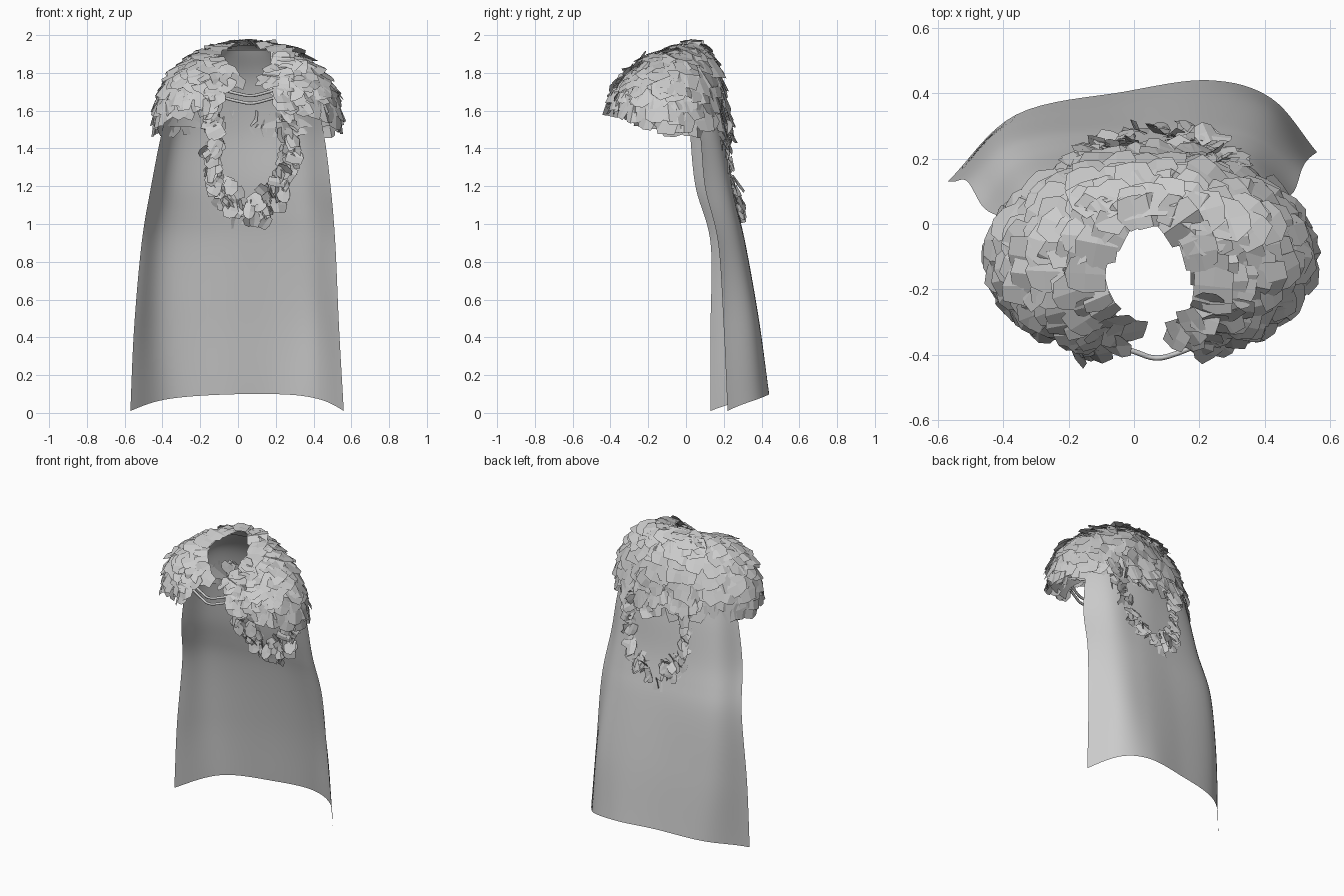
import bpy, bmesh, math, random
from mathutils import Vector

if "Cube" in bpy.data.objects:
    bpy.data.objects.remove(bpy.data.objects["Cube"])
random.seed(7)

# Cape control rows: height, then six (x, y) points from left edge to right edge
ROWS = [
    (0.01, (-.57, .13), (-.36, .335), (-.03, .405), (.23, .44), (.42, .385), (.56, .22)),
    (0.45, (-.55, .13), (-.38, .30), (-.03, .36), (.23, .385), (.41, .35), (.535, .20)),
    (0.90, (-.51, .13), (-.36, .26), (0, .30), (.22, .31), (.38, .28), (.515, .17)),
    (1.20, (-.46, .05), (-.33, .19), (0, .24), (.20, .245), (.36, .22), (.49, .10)),
    (1.50, (-.40, .02), (-.29, .14), (0, .20), (.20, .20), (.34, .16), (.45, .07)),
    (1.75, (-.33, .00), (-.22, .09), (0, .13), (.15, .13), (.28, .09), (.38, .00)),
    (1.92, (-.12, -.04), (-.05, .01), (.03, .03), (.10, .03), (.16, .01), (.22, -.04)),
]
GRID = [[Vector((x, y, r[0])) for x, y in r[1:]] for r in ROWS]


def spline(pts, t):
    """Catmull-Rom through pts, t in 0..1"""
    n = len(pts) - 1
    f = min(max(t, 0), 1) * n
    i = min(int(f), n - 1)
    f -= i
    p1, p2 = pts[i], pts[i + 1]
    p0 = pts[i - 1] if i else p1 * 2 - p2
    p3 = pts[i + 2] if i + 2 <= n else p2 * 2 - p1
    return (p1 * 2 + (p2 - p0) * f + (p0 * 2 - p1 * 5 + p2 * 4 - p3) * f * f
            + (p1 * 3 - p0 - p2 * 3 + p3) * f ** 3) * 0.5


def cape_point(u, v):
    p = spline([spline(row, u) for row in GRID], v)
    p.z += 0.09 * (1 - abs(2 * u - 1) ** 2.5) * max(0, 1 - v * 2.5)   # arched hem
    return p


def mantle_point(a, s):
    """Shoulder dome: a = angle from the back, s = 0 at neck, 1 at hem"""
    k, drop = math.sin(s * math.pi / 2), 1 - math.cos(s * math.pi / 2)
    c = math.cos(a)
    back, front = max(c, 0), max(-c, 0)
    top = 1.90 + 0.06 * back - 0.17 * front ** 2
    low = 1.54 - 0.02 * back + 0.08 * front
    rx, ry = 0.15 + 0.335 * k, 0.18 + 0.125 * k
    return Vector((0.05 + rx * math.sin(a), -0.15 + 0.05 * k + ry * c, top + (low - top) * drop))


def make_object(name, bm, smooth=False):
    me = bpy.data.meshes.new(name)
    bm.to_mesh(me)
    bm.free()
    if smooth:
        for p in me.polygons:
            p.use_smooth = True
    ob = bpy.data.objects.new(name, me)
    bpy.context.collection.objects.link(ob)
    return ob


def sheet(name, fn, nu, nv):
    bm = bmesh.new()
    g = [[bm.verts.new(fn(i / nu, j / nv)) for i in range(nu + 1)] for j in range(nv + 1)]
    for j in range(nv):
        for i in range(nu):
            bm.faces.new((g[j][i], g[j][i + 1], g[j + 1][i + 1], g[j + 1][i]))
    return make_object(name, bm, True)


def add_card(bm, p, d, n, length, width, mess):
    """One curled, ragged leaf-like card lying along d and lifting along n"""
    d, n = d.normalized(), n.normalized()
    side = d.cross(n).normalized()
    yaw = random.gauss(0, mess)
    d, side = (d * math.cos(yaw) + side * math.sin(yaw),
               side * math.cos(yaw) - d * math.sin(yaw))
    lift = length * random.uniform(0.08, 0.16 + mess * 0.5)
    curl = width * random.uniform(0.02, 0.16)
    roll = width * random.gauss(0, mess * 0.5)
    g = []
    for j, taper in enumerate((0.75, 1.0, 0.7)):
        row = []
        for i in (-1, 0, 1):
            jag = random.uniform(-.15, .06) if j == 2 and i else 0
            row.append(bm.verts.new(
                p + side * (i * width * 0.5 * taper * random.uniform(.85, 1.1))
                + d * length * (j / 2 - 0.5 + jag)
                + n * (0.004 + lift * j / 2 - curl * i * i + roll * i * 0.5)))
        g.append(row)
    for j in range(2):
        for i in range(2):
            bm.faces.new((g[j][i], g[j][i + 1], g[j + 1][i + 1], g[j + 1][i]))


# Cape cloth and the lining under the shoulder mantle
sheet("cape", cape_point, 40, 60)
GAP = math.radians(159)
sheet("mantle_lining", lambda u, v: mantle_point((2 * u - 1) * GAP, v) - Vector((0, 0, .012)), 56, 10)

# Overlapping cards on the shoulder mantle, messier toward the front
bm = bmesh.new()
NROWS, centre, e = 11, Vector((0.05, -0.1, 1.45)), 0.01
for r in range(NROWS):
    s0 = 0.06 + 0.94 * r / (NROWS - 1)
    count = int(2 * GAP * (0.24 + 0.19 * s0) / 0.068)
    for k in range(count):
        a = ((k + 0.5 * (r % 2) + random.uniform(-.3, .3)) / (count - 0.5) * 2 - 1) * GAP
        s = s0 + random.uniform(-.04, .03)
        p = mantle_point(a, s)
        d = mantle_point(a, s + e) - p
        n = d.cross(mantle_point(a + e, s) - p)
        if n.dot(p - centre) < 0:
            n = -n
        front = max(0, -math.cos(a))
        size = random.uniform(0.85, 1.2) * (1 - 0.3 * front)
        add_card(bm, p, d, n, 0.11 * size, 0.125 * size, 0.25 + 0.35 * front)
make_object("mantle_feathers", bm)


# Hood trim: a U of cards hanging down the back, poking through the cape
def cape_at(x, z):
    v = 0.5
    for _ in range(3):
        lo, hi = 0.0, 1.0
        for _ in range(14):                       # find u for x
            u = (lo + hi) / 2
            lo, hi = (u, hi) if cape_point(u, v).x < x else (lo, u)
        lo, hi = 0.0, 1.0
        for _ in range(14):                       # find v for z
            v = (lo + hi) / 2
            lo, hi = (v, hi) if cape_point(u, v).z < z else (lo, v)
    return cape_point(u, v)


path = [Vector(q) for q in ((-.14, 1.64, 0), (-.13, 1.45, 0), (-.135, 1.28, 0), (-.08, 1.14, 0),
                            (.05, 1.06, 0), (.18, 1.13, 0), (.25, 1.28, 0), (.27, 1.45, 0), (.26, 1.58, 0))]
bm = bmesh.new()
for k in range(230):
    q = spline(path, (k + random.random()) / 230)
    spread = 0.02 + 0.02 * max(0, min(1, (1.2 - q.y) / 0.1))      # wider at the bottom
    x, z = q.x + random.gauss(0, spread * .8), q.y + random.gauss(0, spread)
    p = cape_at(x, z)
    p.y += random.uniform(-.045, .02)
    d = Vector(((x - .06) * 1.5, 0.05, -.5 - max(0, 1.2 - z)))
    add_card(bm, p, d, Vector((random.gauss(0, .4), random.choice((-1, 1, 1)), .25)),
             random.uniform(.06, .1), random.uniform(.05, .09), 0.45)
# Cards bridging the mantle hem and the hood
for k in range(45):
    p = cape_at(random.uniform(-.2, .32), random.uniform(1.47, 1.6))
    p.y += random.uniform(.005, .03)
    add_card(bm, p, Vector((0, .1, -1)), Vector((0, 1, .1)), .1, .1, 0.35)
make_object("hood_trim_feathers", bm)


# Clasp cords across the open front
def cord(name, pts, radius):
    cu = bpy.data.curves.new(name, 'CURVE')
    cu.dimensions = '3D'
    cu.bevel_depth, cu.bevel_resolution = radius, 2
    sp = cu.splines.new('POLY')
    sp.points.add(16)
    for i, pt in enumerate(sp.points):
        pt.co = (*spline(pts, i / 16), 1)
    ob = bpy.data.objects.new(name, cu)
    bpy.context.collection.objects.link(ob)


for i, z in enumerate((1.69, 1.65)):
    cord(f"clasp_cord_{i + 1}", [Vector((-.08, -.36, z + .02)), Vector((0, -.39, z)),
                                 Vector((.08, -.41, z - .01)), Vector((.2, -.37, z + .02))], 0.008)
